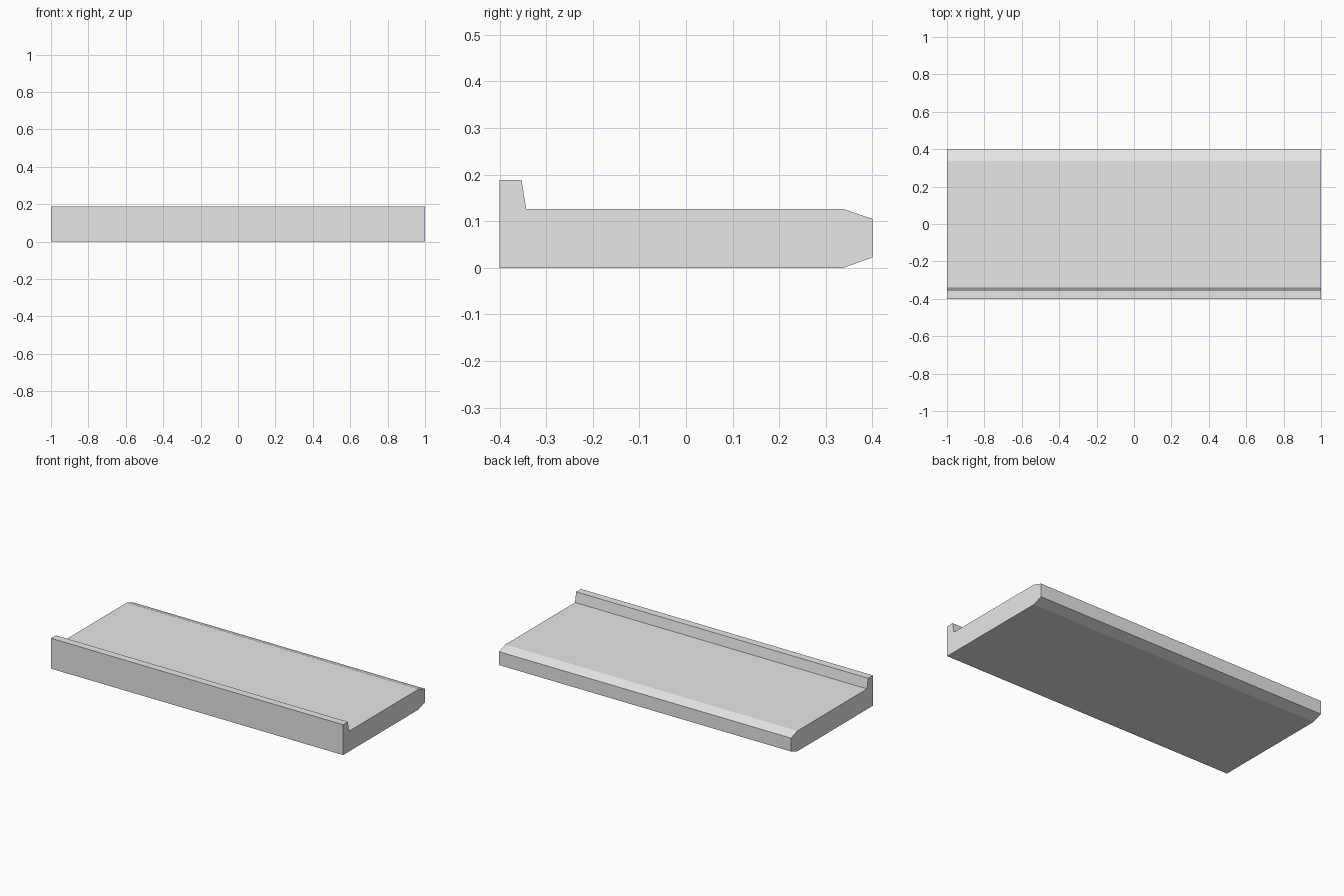
import bpy
import bmesh
from mathutils import Vector

cube = bpy.data.objects.get("Cube")
if cube:
    bpy.data.objects.remove(cube, do_unlink=True)

# Plain grey finish
grey = bpy.data.materials.new("light_grey")
grey.use_nodes = True
colour = (0.8, 0.8, 0.8, 1)
grey.diffuse_color = colour
grey.node_tree.nodes["Principled BSDF"].inputs["Base Color"].default_value = colour

# Side profile (y, z): raised front lip, flat deck, chamfered back edge
LENGTH = 2.0
profile = [(-0.4, 0), (0.338, 0), (0.4, 0.022), (0.4, 0.105),
           (0.338, 0.126), (-0.343, 0.126), (-0.353, 0.188), (-0.4, 0.188)]

# Extrude the profile along the width
bm = bmesh.new()
end = bm.faces.new([bm.verts.new((-LENGTH / 2, y, z)) for y, z in profile])
result = bmesh.ops.extrude_face_region(bm, geom=[end], use_keep_orig=True)
verts = [v for v in result["geom"] if isinstance(v, bmesh.types.BMVert)]
bmesh.ops.translate(bm, verts=verts, vec=Vector((LENGTH, 0, 0)))
bmesh.ops.recalc_face_normals(bm, faces=bm.faces)

mesh = bpy.data.meshes.new("lipped_slab")
bm.to_mesh(mesh)
bm.free()
mesh.materials.append(grey)
slab = bpy.data.objects.new("lipped_slab", mesh)
bpy.context.collection.objects.link(slab)
